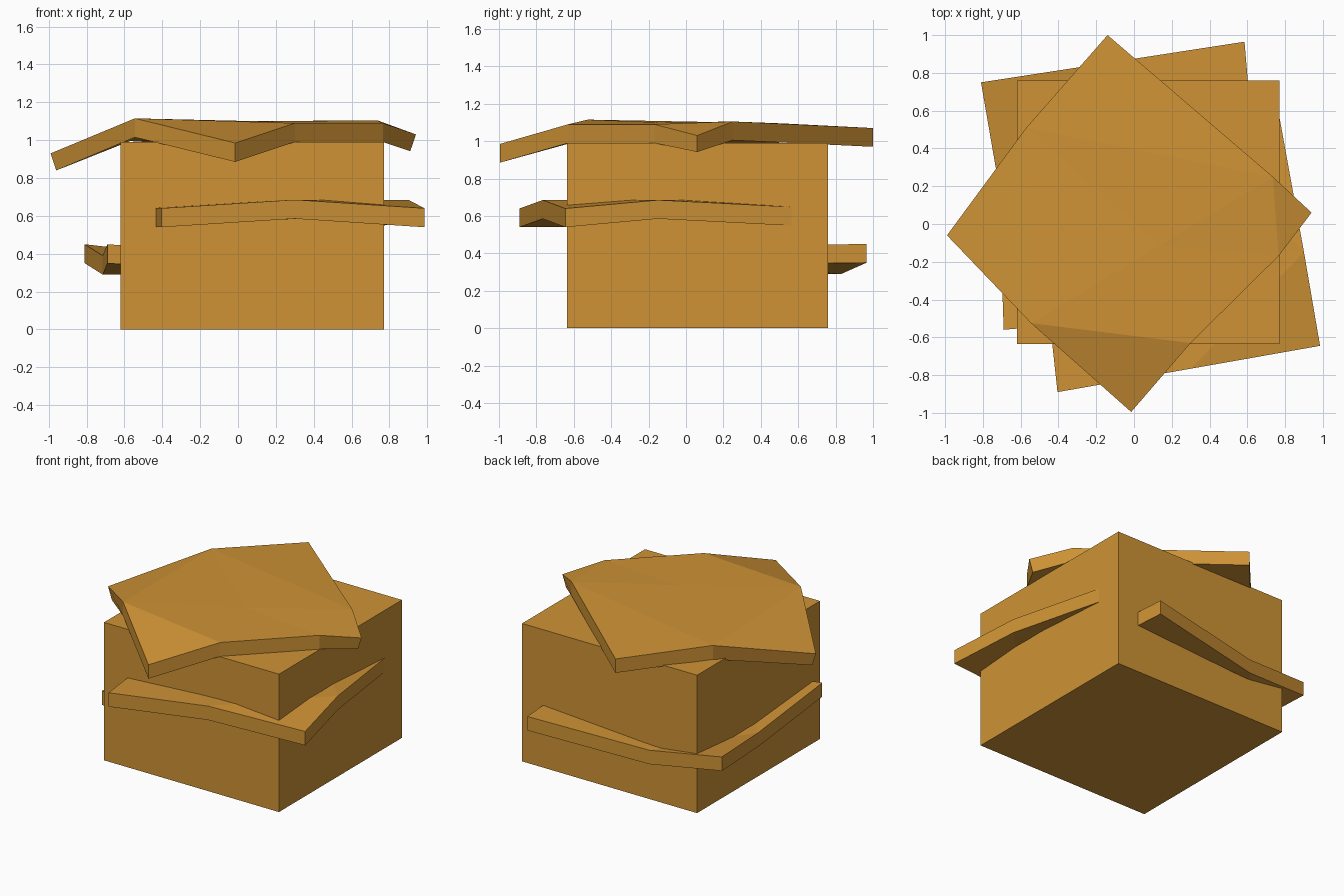
import bpy, bmesh
from mathutils import Vector

if "Cube" in bpy.data.objects:
    bpy.data.objects.remove(bpy.data.objects["Cube"])

mat = bpy.data.materials.new("warm orange")
mat.diffuse_color = (0.62, 0.29, 0.036, 1)
mat.use_nodes = True
mat.node_tree.nodes["Principled BSDF"].inputs["Base Color"].default_value = mat.diffuse_color


def finish(name, bm):
    bmesh.ops.recalc_face_normals(bm, faces=bm.faces)
    me = bpy.data.meshes.new(name)
    bm.to_mesh(me)
    bm.free()
    me.materials.append(mat)
    ob = bpy.data.objects.new(name, me)
    bpy.context.collection.objects.link(ob)
    return ob


def box(name, lo, hi):
    lo, hi = Vector(lo), Vector(hi)
    bm = bmesh.new()
    bmesh.ops.create_cube(bm, size=1)
    for v in bm.verts:
        v.co = (lo + hi) / 2 + v.co * (hi - lo)
    finish(name, bm)


def folded_sheet(name, ring, corners, lean={}):
    """Thick sheet: ring runs counter-clockwise, corner flaps hinge on the inner polygon."""
    bm = bmesh.new()
    n = len(ring)
    top = [bm.verts.new(p) for p in ring]
    low = [bm.verts.new(Vector(p) + Vector(lean.get(i, (0, 0, -0.1)))) for i, p in enumerate(ring)]
    inner = [i for i in range(n) if i not in corners]
    patches = [[(c - 1) % n, c, (c + 1) % n] for c in corners]
    # inner polygon as a fan around its centre
    for side in (top, low):
        mid = bm.verts.new(sum((side[i].co for i in inner), Vector()) / len(inner))
        for k, i in enumerate(inner):
            bm.faces.new((side[i], side[inner[(k + 1) % len(inner)]], mid))
        for p in patches:
            bm.faces.new([side[i] for i in p])
    for i in range(n):
        j = (i + 1) % n
        bm.faces.new((top[i], low[i], low[j], top[j]))
    finish(name, bm)


# main block
box("block", (-0.62, -0.635, 0), (0.77, 0.76, 0.99))

# sheet draped over the top
folded_sheet("top_sheet", [
    (-0.14, 1.0, 1.07), (-0.57, 0.51, 1.095), (-0.99, -0.06, 0.93),
    (-0.545, -0.525, 1.115), (-0.015, -0.995, 0.985), (0.30, -0.63, 1.09),
    (0.765, -0.17, 1.09), (0.94, 0.06, 1.03), (0.735, 0.25, 1.105)],
    (0, 2, 4, 7), {2: (0.03, 0, -0.09), 7: (-0.03, 0, -0.088)})

# upper middle sheet, sticking out at front and right
folded_sheet("front_sheet", [
    (0.985, -0.645, 0.64), (0.90, -0.15, 0.685), (0.74, 0.73, 0.64),
    (0.10, 0.62, 0.685), (-0.55, 0.50, 0.64), (-0.48, -0.20, 0.645),
    (-0.405, -0.89, 0.64), (0.30, -0.766, 0.685)],
    (0, 2, 4, 6))

# lower middle sheet, sticking out at back and left
folded_sheet("back_sheet", [
    (0.585, 0.965, 0.45), (-0.29, 0.83, 0.39), (-0.81, 0.75, 0.45),
    (-0.715, 0.20, 0.39), (-0.69, -0.56, 0.45), (0.0, -0.50, 0.40),
    (0.70, -0.44, 0.45), (0.65, 0.20, 0.44)],
    (0, 2, 4, 6))
